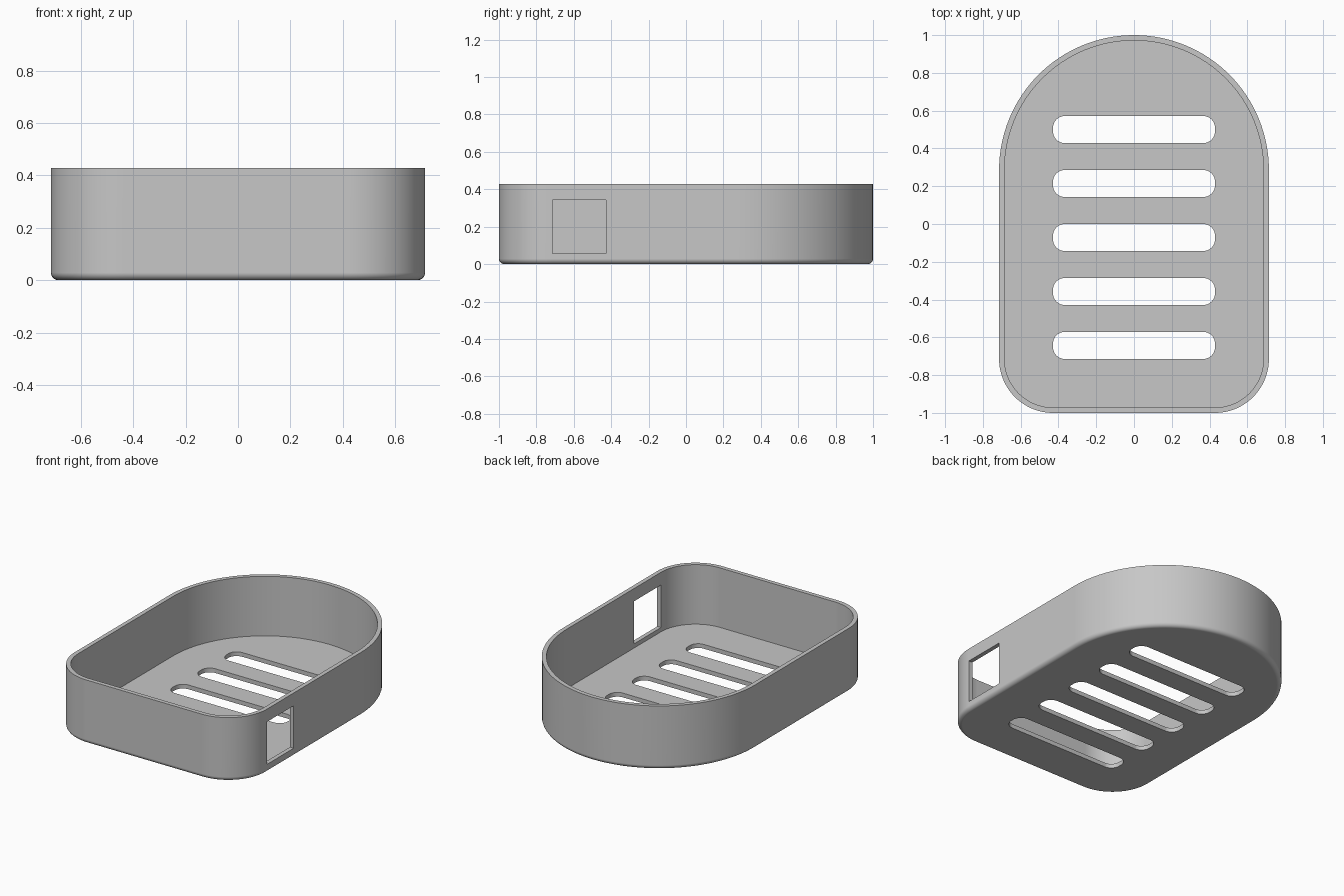
import bpy, bmesh
from math import sin, cos, pi, radians
from mathutils import Vector

cube = bpy.data.objects.get("Cube")
if cube:
    bpy.data.objects.remove(cube, do_unlink=True)

U = 1 / 7                     # layout module
HALF_W, HEIGHT, WALL = 5 * U, 3 * U, 0.2 * U
CORNER = 2 * U

grey = bpy.data.materials.new("plain grey")
grey.use_nodes = True
colour = (0.57, 0.57, 0.57, 1)
grey.diffuse_color = colour
grey.node_tree.nodes["Principled BSDF"].inputs["Base Color"].default_value = colour


def arc(cx, cy, r, start, end, steps):
    """Points on an arc, angles in degrees."""
    angles = [radians(start + (end - start) * i / steps) for i in range(steps + 1)]
    return [(cx + r * cos(a), cy + r * sin(a)) for a in angles]


def tray_outline(inset):
    """Arched back, rounded front corners."""
    x, y, r = HALF_W - CORNER, CORNER - 1, CORNER - inset
    return (arc(0, 1 - HALF_W, HALF_W - inset, 0, 180, 64)
            + arc(-x, y, r, 180, 270, 20) + arc(x, y, r, 270, 360, 20))


def slot_outline(cy, half_x, half_y, r):
    x, y = half_x - r, half_y - r
    return (arc(x, cy + y, r, 0, 90, 10) + arc(-x, cy + y, r, 90, 180, 10)
            + arc(-x, cy - y, r, 180, 270, 10) + arc(x, cy - y, r, 270, 360, 10))


def loft(name, layers):
    """Closed solid through (outline, z) layers."""
    bm = bmesh.new()
    rings = [[bm.verts.new((x, y, z)) for x, y in pts] for pts, z in layers]
    n = len(rings[0])
    for a, b in zip(rings, rings[1:]):
        for i in range(n):
            j = (i + 1) % n
            bm.faces.new((a[i], a[j], b[j], b[i]))
    bm.faces.new(rings[0][::-1])
    bm.faces.new(rings[-1])
    bmesh.ops.recalc_face_normals(bm, faces=bm.faces)
    mesh = bpy.data.meshes.new(name)
    bm.to_mesh(mesh)
    bm.free()
    mesh.materials.append(grey)
    obj = bpy.data.objects.new(name, mesh)
    bpy.context.collection.objects.link(obj)
    return obj


# Tray shell: rounded bottom edge, outer wall, rim, inner wall, floor
fillet = [radians(90 * i / 8) for i in range(9)]
layers = [(tray_outline(WALL * (1 - sin(a))), WALL * (1 - cos(a))) for a in fillet]
layers += [(tray_outline(0), HEIGHT), (tray_outline(WALL), HEIGHT), (tray_outline(WALL), WALL)]
tray = loft("tray", layers)

# Cutters: five drain slots and one square opening in the left wall
cutters = []
for i in range(5):
    slot = slot_outline((3.5 - 2 * i) * U, 3 * U, U / 2, 0.43 * U)
    cutters.append(loft("slot_cutter", [(slot, -U), (slot, U)]))
x0, x1, y0, y1 = HALF_W - U, HALF_W + U, -5 * U, -3 * U
square = [(x0, y0), (x1, y0), (x1, y1), (x0, y1)]
cutters.append(loft("opening_cutter", [(square, 0.4 * U), (square, 2.4 * U)]))

bpy.ops.object.select_all(action='DESELECT')
bpy.context.view_layer.objects.active = tray
tray.select_set(True)
for cutter in cutters:
    cutter.hide_render = True
    mod = tray.modifiers.new("cut", 'BOOLEAN')
    mod.operation, mod.solver, mod.object = 'DIFFERENCE', 'EXACT', cutter
    bpy.ops.object.modifier_apply(modifier=mod.name)
    bpy.data.objects.remove(cutter, do_unlink=True)

# Smooth curves, crisp rims, flat floor
bpy.ops.object.shade_smooth_by_angle(angle=radians(30))
weighted = tray.modifiers.new("even_shading", 'WEIGHTED_NORMAL')
weighted.keep_sharp = True
